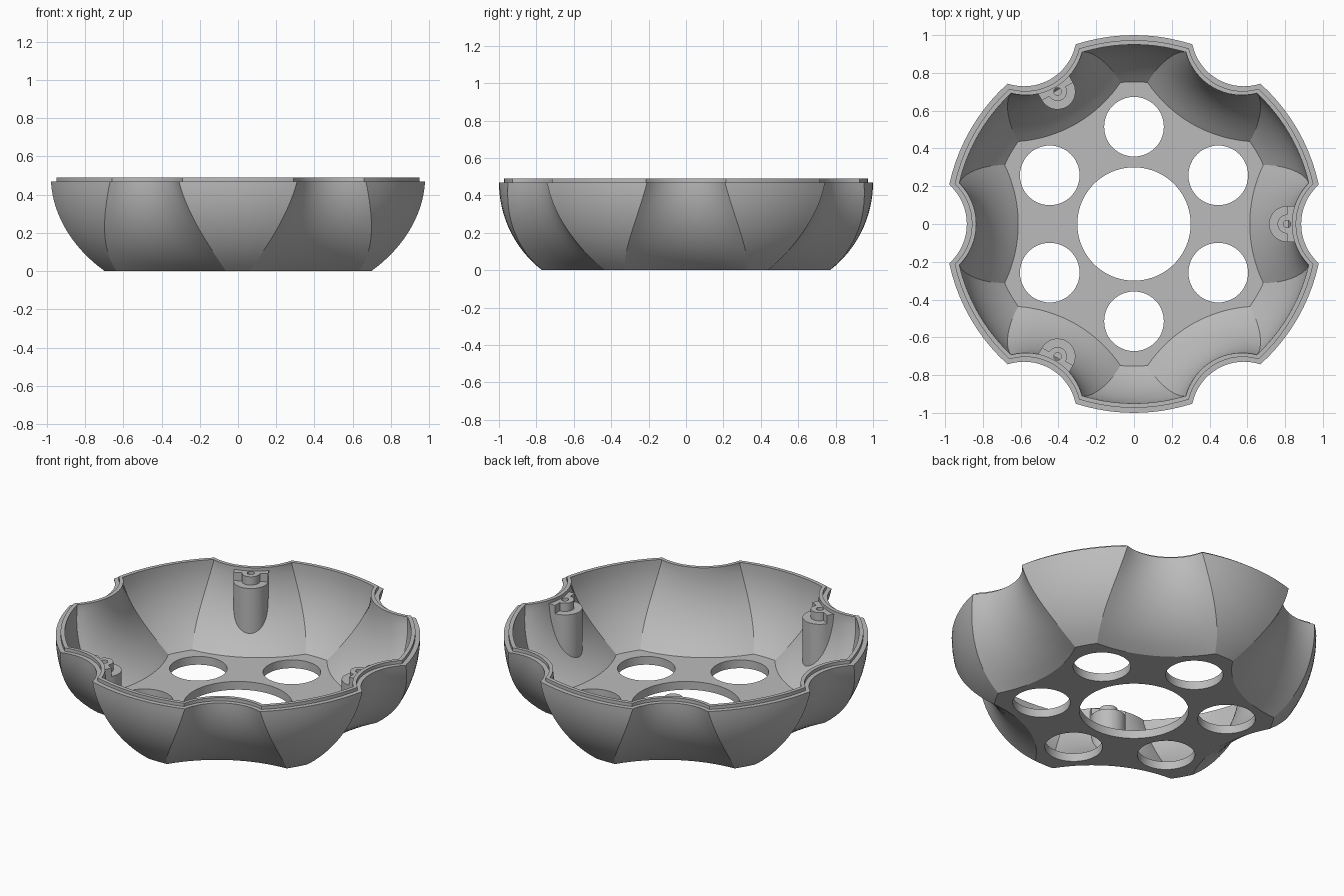
import bpy, bmesh
from math import sin, cos, pi, radians, sqrt, atan2

RIM, LIP, FLOOR, WALL = 0.47, 0.49, 0.05, 0.05

cube = bpy.data.objects.get("Cube")
if cube:
    bpy.data.objects.remove(cube, do_unlink=True)

grey = bpy.data.materials.new("plain grey")
grey.use_nodes = True
grey.diffuse_color = (0.5, 0.5, 0.5, 1)
grey.node_tree.nodes["Principled BSDF"].inputs["Base Color"].default_value = (0.5, 0.5, 0.5, 1)


def bulge(top, base, z):
    """Radius at height z on an arc that is upright at the rim."""
    drop = top - base
    R = (RIM ** 2 + drop ** 2) / (2 * drop)
    return top - R + sqrt(R * R - (RIM - z) ** 2)


def outline(z, off):
    """Six lobes and six scallops at height z, moved inward by off."""
    zc = min(z, RIM)
    t = zc / RIM
    inset = off * (1 + 0.6 * (1 - t) ** 2)
    r = bulge(1.0, 0.77, zc) - inset
    m = bulge(0.885, 0.615, zc) - inset
    lobe = radians(4.7 + 13.3 * t * (1.45 - 0.45 * t) - 24 * off)
    s = pi / 6 - lobe
    h, sag = r * sin(s), r * cos(s) - m
    R = (h * h + sag * sag) / (2 * sag)
    phi = atan2(h, R - sag)
    sector = []
    for i in range(16):
        a = phi * (i / 8 - 1)
        sector.append((m + R - R * cos(a), R * sin(a)))
    for i in range(10):
        a = s + 2 * lobe * i / 10
        sector.append((r * cos(a), r * sin(a)))
    pts = []
    for k in range(6):
        c, d = cos(k * pi / 3), sin(k * pi / 3)
        pts += [(x * c - y * d, x * d + y * c, z) for x, y in sector]
    return pts


def loft(name, rings):
    """Skin a stack of matching rings and close both ends."""
    bm = bmesh.new()
    rows = [[bm.verts.new(p) for p in ring] for ring in rings]
    n = len(rows[0])
    for lo, hi in zip(rows, rows[1:]):
        for i in range(n):
            j = (i + 1) % n
            bm.faces.new((lo[i], lo[j], hi[j], hi[i]))
    bm.faces.new(rows[0][::-1])
    bm.faces.new(rows[-1])
    bmesh.ops.recalc_face_normals(bm, faces=bm.faces)
    mesh = bpy.data.meshes.new(name)
    bm.to_mesh(mesh)
    bm.free()
    mesh.materials.append(grey)
    obj = bpy.data.objects.new(name, mesh)
    bpy.context.collection.objects.link(obj)
    return obj


def prism(name, profile, z0, z1):
    return loft(name, [[(x, y, z) for x, y in profile] for z in (z0, z1)])


def circle(x, y, r, n=48):
    return [(x + r * cos(2 * pi * i / n), y + r * sin(2 * pi * i / n)) for i in range(n)]


def activate(obj):
    bpy.ops.object.select_all(action='DESELECT')
    obj.select_set(True)
    bpy.context.view_layer.objects.active = obj


def carve(obj, cutter, operation='DIFFERENCE'):
    cutter.hide_render = True
    mod = obj.modifiers.new("carve", 'BOOLEAN')
    mod.operation, mod.solver, mod.object = operation, 'EXACT', cutter
    activate(obj)
    bpy.ops.object.modifier_apply(modifier=mod.name)


def smooth(obj):
    activate(obj)
    bpy.ops.object.shade_smooth_by_angle(angle=radians(28))


# Bowl: outer wall, stepped rim lip, inner wall and floor in one skin
steps = 14
outer = [outline(RIM * i / steps, 0) for i in range(steps + 1)]
lip = [outline(RIM, 0.027), outline(LIP, 0.027), outline(LIP, WALL)]
inner = [outline(RIM + (FLOOR - RIM) * i / steps, WALL) for i in range(steps + 1)]
bowl = loft("scalloped_bowl", outer + lip + inner)

# Floor holes: one large in the middle, six around it
holes = [prism("hole_cutter", circle(0, 0, 0.30, 80), -0.1, 0.1)]
for k in range(6):
    a = pi / 6 + k * pi / 3
    holes.append(prism("hole_cutter", circle(0.515 * cos(a), 0.515 * sin(a), 0.158), -0.1, 0.1))
for hole in holes:
    carve(bowl, hole)
    bpy.data.objects.remove(hole, do_unlink=True)
smooth(bowl)

# Screw posts: a shelf and a raised boss, trimmed inside the wall
trim = loft("wall_trim", [outline(0.6 * i / 18, 0.025) for i in range(19)])


def arc(r):
    return [(r * cos(a), r * sin(a)) for a in (pi / 2 + pi * i / 20 for i in range(21))]


def turned(profile, a):
    return [((0.81 + x) * cos(a) - y * sin(a), (0.81 + x) * sin(a) + y * cos(a)) for x, y in profile]


W = 0.095
post_shape = arc(W) + [(0.12, -W), (0.12, W)]
boss_shape = arc(0.05) + [(0, -W), (0.12, -W), (0.12, W), (0, W)]
for k, side in enumerate(("left", "back_right", "front_right")):
    a = k * 2 * pi / 3
    screw = prism("screw_cutter", turned(circle(0, 0, 0.02, 20), a), 0.34, 0.6)
    for part, shape, z0, z1 in (("post", post_shape, 0.07, 0.42), ("post_boss", boss_shape, 0.42, RIM)):
        obj = prism(f"{side}_{part}", turned(shape, a), z0, z1)
        carve(obj, trim, 'INTERSECT')
        carve(obj, screw)
        smooth(obj)
    bpy.data.objects.remove(screw, do_unlink=True)
bpy.data.objects.remove(trim, do_unlink=True)
